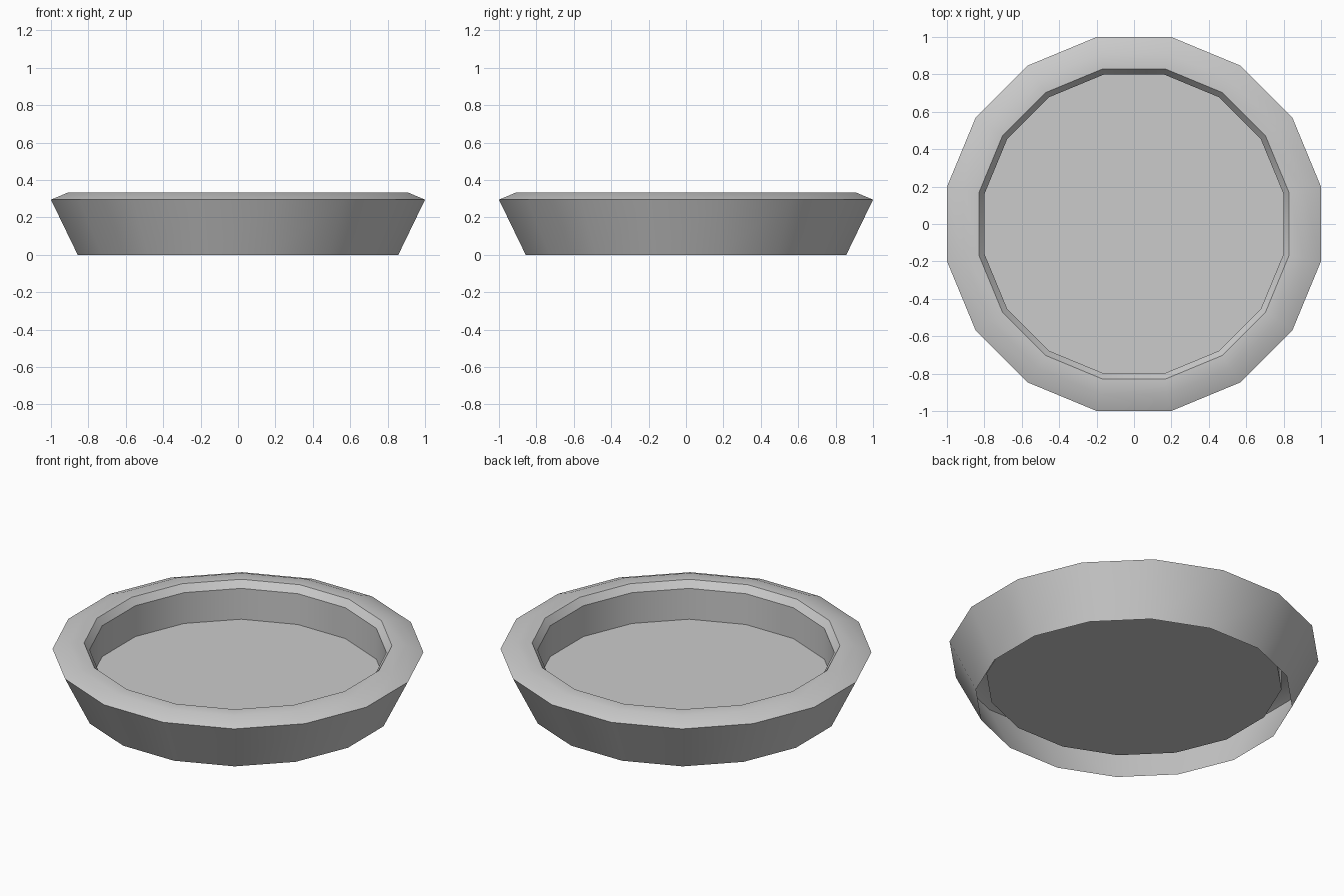
import bpy
import bmesh
import math

cube = bpy.data.objects.get("Cube")
if cube:
    bpy.data.objects.remove(cube, do_unlink=True)

SIDES = 16

# Single plain grey
grey = bpy.data.materials.new("light_grey")
grey.use_nodes = True
colour = (0.6, 0.6, 0.6, 1)
grey.diffuse_color = colour
grey.node_tree.nodes["Principled BSDF"].inputs["Base Color"].default_value = colour


def ring(bm, half_width, z):
    """Polygon of vertices with its flat sides facing the axes."""
    radius = half_width / math.cos(math.pi / SIDES)
    angles = [2 * math.pi * (i + 0.5) / SIDES for i in range(SIDES)]
    return [bm.verts.new((radius * math.cos(a), radius * math.sin(a), z)) for a in angles]


# Open-bottomed shell: outer wall, sloped rim, flat lip, chamfer, inner wall
profile = [(0.857, 0), (1, 0.295), (0.91, 0.333), (0.83, 0.333), (0.80, 0.292), (0.80, 0.105)]
bm = bmesh.new()
rings = [ring(bm, w, z) for w, z in profile]
for low, high in zip(rings, rings[1:]):
    for i in range(SIDES):
        j = (i + 1) % SIDES
        bm.faces.new((low[i], low[j], high[j], high[i]))

# Recessed floor
bm.faces.new(rings[-1])

mesh = bpy.data.meshes.new("round_dish")
bm.to_mesh(mesh)
bm.free()
mesh.materials.append(grey)
dish = bpy.data.objects.new("round_dish", mesh)
bpy.context.collection.objects.link(dish)

# Smooth walls and rim, crisp lip edges
bpy.ops.object.select_all(action="DESELECT")
dish.select_set(True)
bpy.context.view_layer.objects.active = dish
bpy.ops.object.shade_smooth_by_angle(angle=math.radians(30))
